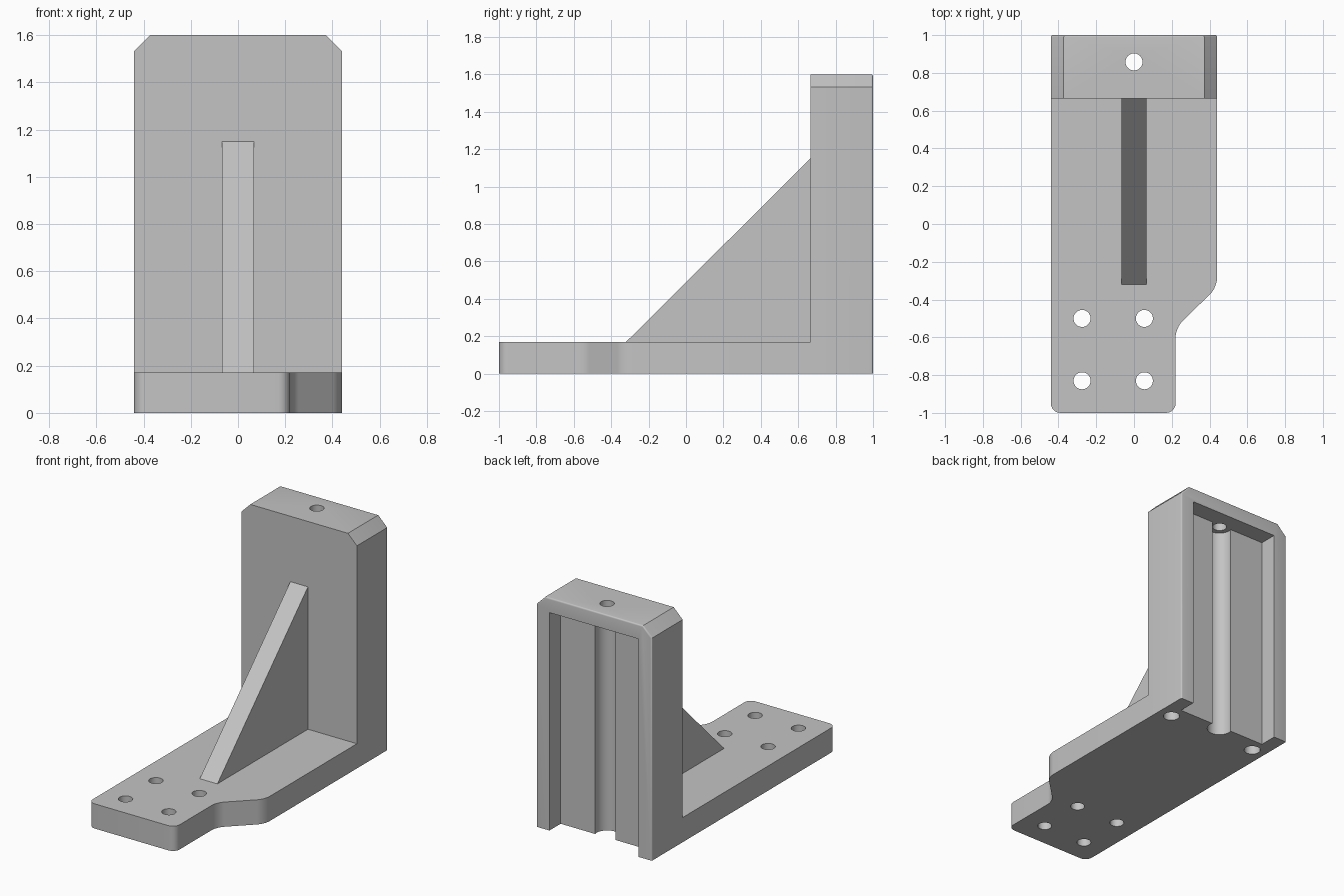
import bpy, bmesh, math
from mathutils import Vector

cube = bpy.data.objects.get("Cube")
if cube:
    bpy.data.objects.remove(cube, do_unlink=True)

grey = bpy.data.materials.new("plain_grey")
grey.use_nodes = True
GREY = (0.55, 0.55, 0.55, 1)
grey.diffuse_color = GREY
grey.node_tree.nodes["Principled BSDF"].inputs["Base Color"].default_value = GREY

HALF_W, BACK, WALL_Y, HEIGHT, BASE_H = 0.44, 1.0, 0.665, 1.6, 0.17


def make_object(name, bm):
    bmesh.ops.recalc_face_normals(bm, faces=bm.faces[:])
    mesh = bpy.data.meshes.new(name)
    bm.to_mesh(mesh)
    bm.free()
    mesh.materials.append(grey)
    obj = bpy.data.objects.new(name, mesh)
    bpy.context.collection.objects.link(obj)
    return obj


def prism(points, direction):
    """Extrude a closed 3D outline along a direction."""
    bm = bmesh.new()
    face = bm.faces.new([bm.verts.new(p) for p in points])
    res = bmesh.ops.extrude_face_region(bm, geom=[face], use_keep_orig=True)
    moved = [v for v in res["geom"] if isinstance(v, bmesh.types.BMVert)]
    bmesh.ops.translate(bm, verts=moved, vec=Vector(direction))
    return bm


def round_edges(bm, test, radius, segments):
    edges = [e for e in bm.edges if test(*[v.co for v in e.verts])]
    bmesh.ops.bevel(bm, geom=edges, offset=radius, offset_type='OFFSET',
                    segments=segments, profile=0.5, affect='EDGES')


def cylinder(x, y, low, high, radius):
    bm = bmesh.new()
    bmesh.ops.create_cone(bm, cap_ends=True, segments=48, radius1=radius,
                          radius2=radius, depth=high - low)
    bmesh.ops.translate(bm, verts=bm.verts[:], vec=(x, y, (low + high) / 2))
    return bm


def cut(target, bm):
    cutter = make_object("cutter", bm)
    cutter.hide_render = True
    mod = target.modifiers.new("cut", 'BOOLEAN')
    mod.operation, mod.solver, mod.object = 'DIFFERENCE', 'EXACT', cutter
    bpy.context.view_layer.objects.active = target
    bpy.ops.object.modifier_apply(modifier=mod.name)
    bpy.data.objects.remove(cutter, do_unlink=True)


# Base plate with a narrowed, rounded front
outline = [(-HALF_W, -1), (0.22, -1), (0.22, -0.55), (HALF_W, -0.335),
           (HALF_W, WALL_Y), (-HALF_W, WALL_Y)]
bm = prism([(x, y, 0) for x, y in outline], (0, 0, BASE_H))
round_edges(bm, lambda a, b: abs(a.z - b.z) > 0.1 and a.y < 0, 0.05, 6)
base_plate = make_object("base_plate", bm)

# Mounting holes in the base
for x in (-0.275, 0.055):
    for y in (-0.83, -0.5):
        cut(base_plate, cylinder(x, y, -0.1, 0.3, 0.045))

# Upright with chamfered top corners and softened rear edges
chamfer = 0.068
side = [(HALF_W, 0), (HALF_W, HEIGHT - chamfer), (HALF_W - chamfer, HEIGHT)]
shape = side + [(-x, z) for x, z in reversed(side)]
bm = prism([(x, WALL_Y, z) for x, z in shape], (0, BACK - WALL_Y, 0))
round_edges(bm, lambda a, b: min(a.y, b.y) > BACK - 0.01 and max(a.z, b.z) > 0.1,
            0.01, 4)
upright = make_object("upright", bm)

# Rear pocket, open at the back and the bottom
pocket_top, pocket_x, pocket_y = 1.5, 0.34, 0.878
pocket = [(-pocket_x, -0.1), (pocket_x, -0.1),
          (pocket_x, pocket_top), (-pocket_x, pocket_top)]
cut(upright, prism([(x, pocket_y, z) for x, z in pocket], (0, 0.3, 0)))

# Round channel in the pocket, screw hole in the top, blind holes below
cut(upright, cylinder(0, 0.858, -0.1, pocket_top, 0.08))
cut(upright, cylinder(0, 0.858, 1.4, 1.7, 0.045))
for x in (-0.34, 0.34):
    cut(upright, cylinder(x, 0.78, -0.1, 0.3, 0.052))

# Triangular stiffening rib
rib_x = 0.067
triangle = [(-0.32, BASE_H), (WALL_Y, BASE_H), (WALL_Y, 1.15)]
rib = make_object("rib", prism([(-rib_x, y, z) for y, z in triangle],
                               (2 * rib_x, 0, 0)))

# Smooth the rounded surfaces, keep the edges sharp
bpy.ops.object.select_all(action='DESELECT')
for obj in (base_plate, upright, rib):
    obj.select_set(True)
bpy.context.view_layer.objects.active = upright
bpy.ops.object.shade_smooth_by_angle(angle=math.radians(30))
